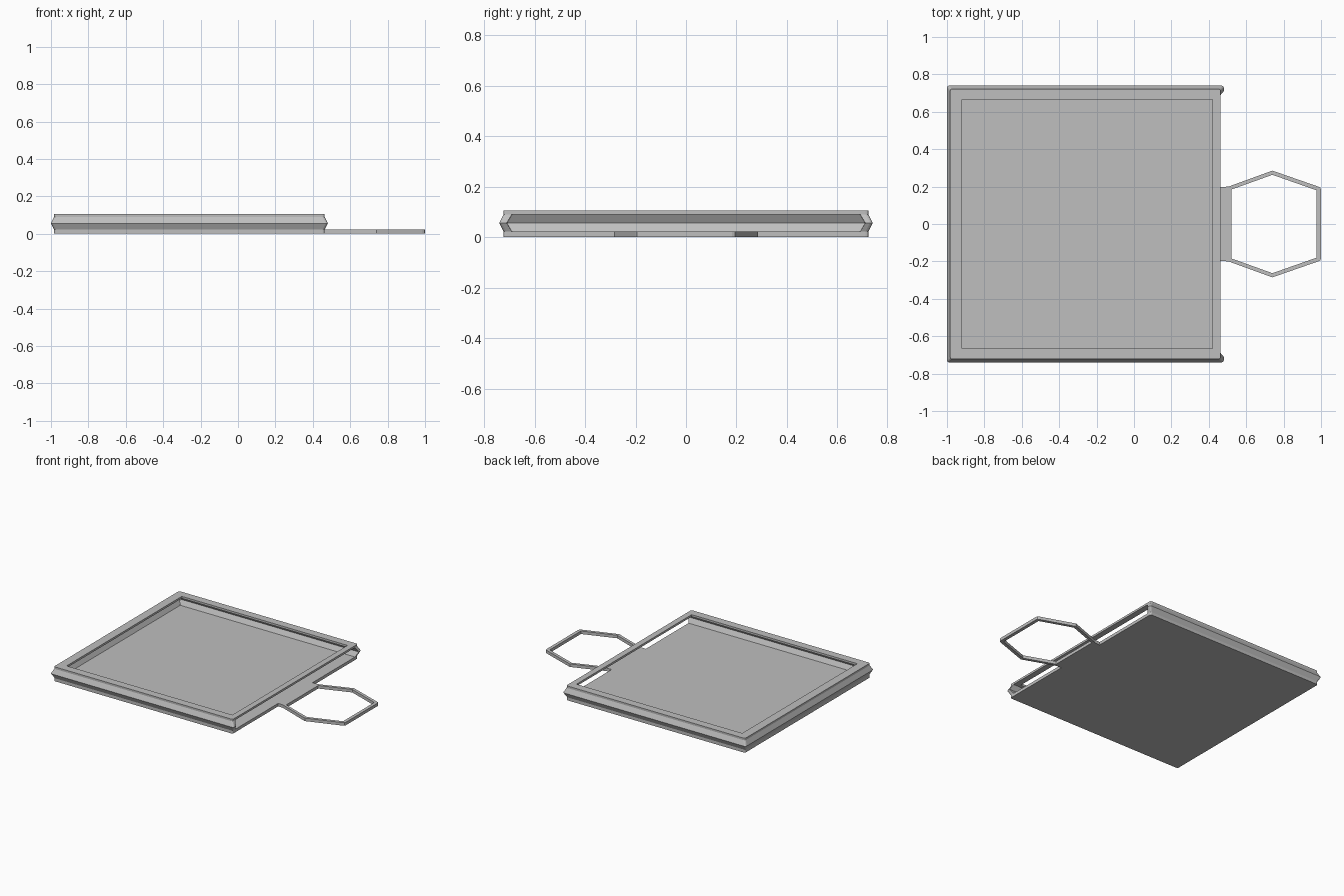
import bpy, bmesh, math

cube = bpy.data.objects.get("Cube")
if cube:
    bpy.data.objects.remove(cube, do_unlink=True)

grey = bpy.data.materials.new("plain grey")
grey.use_nodes = True
colour = (0.52, 0.52, 0.52, 1)
grey.diffuse_color = colour
grey.node_tree.nodes["Principled BSDF"].inputs["Base Color"].default_value = colour


def rounded_rect(x0, x1, y, r, steps=3):
    """Counter-clockwise rectangle, symmetric in y, with rounded corners."""
    pts = []
    corners = [(x1 - r, y - r), (x0 + r, y - r), (x0 + r, r - y), (x1 - r, r - y)]
    for i, (cx, cy) in enumerate(corners):
        for s in range(steps + 1):
            a = math.pi / 2 * (i + s / steps)
            pts.append((cx + r * math.cos(a), cy + r * math.sin(a)))
    return pts


def loft(name, layers):
    """Closed solid through (height, outline) layers."""
    bm = bmesh.new()
    rings = [[bm.verts.new((x, y, z)) for x, y in pts] for z, pts in layers]
    n = len(rings[0])
    for low, high in zip(rings, rings[1:]):
        for i in range(n):
            j = (i + 1) % n
            bm.faces.new((low[i], low[j], high[j], high[i]))
    bm.faces.new(rings[0][::-1])
    bm.faces.new(rings[-1])
    bmesh.ops.recalc_face_normals(bm, faces=bm.faces[:])
    mesh = bpy.data.meshes.new(name)
    bm.to_mesh(mesh)
    bm.free()
    mesh.materials.append(grey)
    obj = bpy.data.objects.new(name, mesh)
    bpy.context.collection.objects.link(obj)
    return obj


def cut(obj, cutter):
    """Subtract the cutter, bake the result and discard the cutter."""
    mod = obj.modifiers.new("cut", 'BOOLEAN')
    mod.operation = 'DIFFERENCE'
    mod.solver = 'EXACT'
    mod.object = cutter
    bpy.context.view_layer.objects.active = obj
    bpy.ops.object.modifier_apply(modifier=mod.name)
    bpy.data.objects.remove(cutter, do_unlink=True)


FLOOR, MID, LIP, TOP = 0.022, 0.056, 0.09, 0.105
CX = -0.26


def body_ring(half):
    return rounded_rect(CX - half, CX + half, half, 0.012)


# Tray body with a V-shaped ridge around the rim
tray = loft("tray_frame", [(0, body_ring(0.723)), (FLOOR, body_ring(0.723)),
                           (MID, body_ring(0.74)), (LIP, body_ring(0.723)),
                           (TOP, body_ring(0.723))])

# Grooved slot, running out through the open end
cut(tray, loft("slot_cutter", [(z, rounded_rect(CX - h, 0.6, h, 0.004))
                               for z, h in ((FLOOR, 0.69), (MID, 0.71), (LIP, 0.69))]))

# Window in the top lip
cut(tray, loft("window_cutter", [(z, rounded_rect(-0.92, 0.42, 0.665, 0.002))
                                 for z in (0.05, 0.2)]))


# Flat six-sided loop handle, each outline mirrored across y
def mirrored(half):
    return half + [(x, -y) for x, y in reversed(half)]


outer = mirrored([(0.463, 0.197), (0.505, 0.2), (0.728, 0.281), (0.74, 0.285),
                  (0.752, 0.281), (0.985, 0.2), (0.996, 0.194), (1.0, 0.183)])
inner = mirrored([(0.52, 0.184), (0.74, 0.263), (0.976, 0.18)])
handle = loft("loop_handle", [(0, outer), (FLOOR, outer)])
cut(handle, loft("handle_cutter", [(-0.1, inner), (0.1, inner)]))
